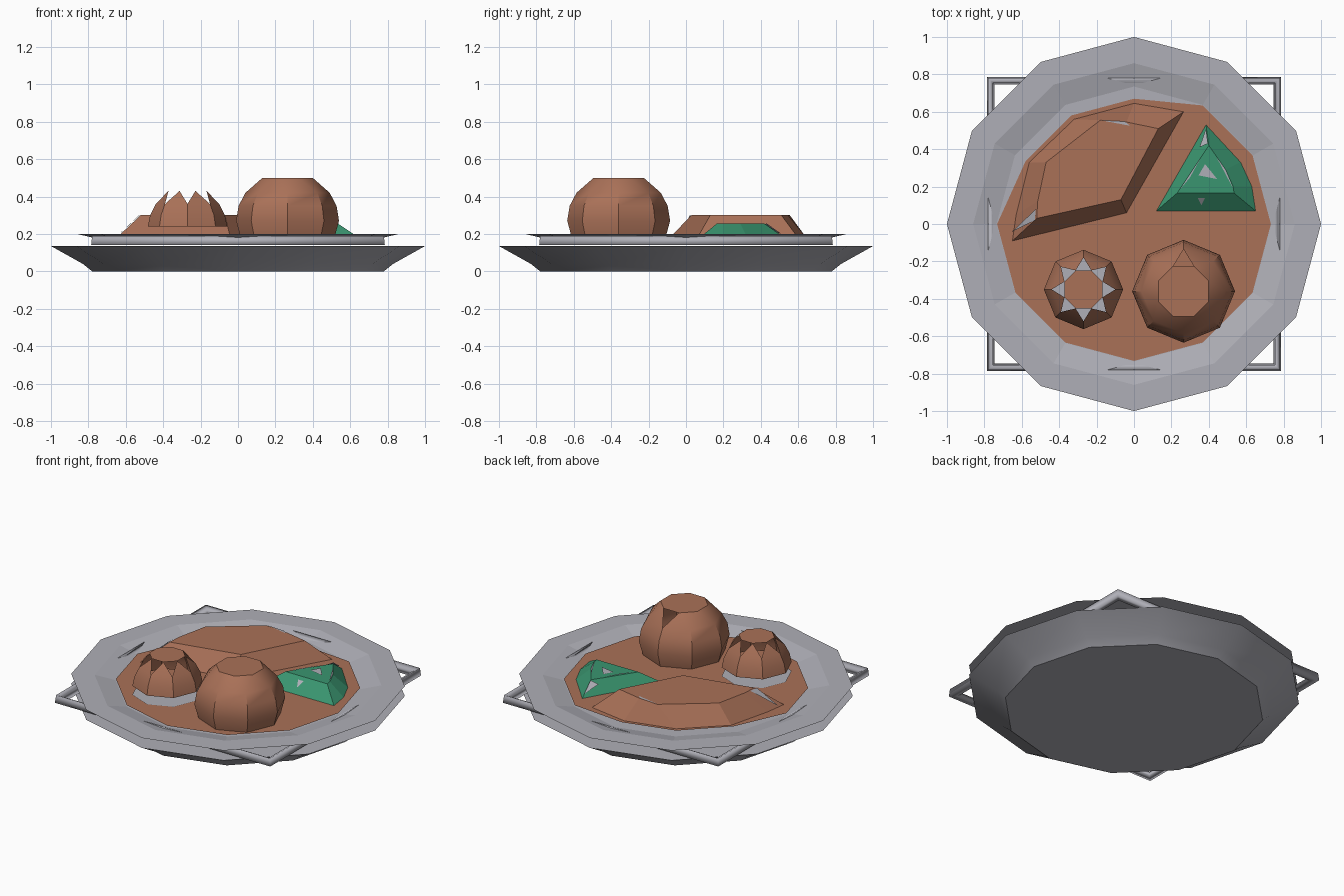
import bpy, bmesh, math

if "Cube" in bpy.data.objects:
    bpy.data.objects.remove(bpy.data.objects["Cube"])

def material(name, color):
    m = bpy.data.materials.new(name)
    m.diffuse_color = (*color, 1)
    m.use_nodes = True
    m.node_tree.nodes["Principled BSDF"].inputs["Base Color"].default_value = m.diffuse_color
    return m

GREY = material("grey", (0.43, 0.43, 0.475))
BROWN = material("brown", (0.40, 0.165, 0.097))
GREEN = material("green", (0.042, 0.30, 0.16))

def make(name, verts, faces, mat, smooth=None):
    me = bpy.data.meshes.new(name)
    me.from_pydata(verts, [], faces)
    bm = bmesh.new()
    bm.from_mesh(me)
    bmesh.ops.recalc_face_normals(bm, faces=bm.faces)
    bm.to_mesh(me)
    bm.free()
    me.materials.append(mat)
    ob = bpy.data.objects.new(name, me)
    bpy.context.collection.objects.link(ob)
    if smooth:
        bpy.ops.object.select_all(action='DESELECT')
        ob.select_set(True)
        bpy.context.view_layer.objects.active = ob
        bpy.ops.object.shade_smooth_by_angle(angle=math.radians(smooth))
    return ob

def ring(r, z, n=12, cx=0, cy=0, turn=0):
    """Regular polygon; one corner points along +x when turn is 0."""
    return [(cx + r * math.cos(math.tau * (i + turn) / n),
             cy + r * math.sin(math.tau * (i + turn) / n), z) for i in range(n)]

def bridge(a, b, n):
    return [(a + i, a + (i + 1) % n, b + (i + 1) % n, b + i) for i in range(n)]

def loft(rings, cap_start=False, cap_end=False, closed=False):
    n = len(rings[0])
    verts = [v for r in rings for v in r]
    faces = []
    for k in range(len(rings) - (0 if closed else 1)):
        faces += bridge(k * n, (k + 1) % len(rings) * n, n)
    if cap_start:
        faces.append(tuple(range(n)))
    if cap_end:
        faces.append(tuple(range(len(verts) - n, len(verts))))
    return verts, faces

# Lower plate with a flat top rim
make("lower_plate", *loft([ring(0.78, 0), ring(0.83, 0.04), ring(1, 0.135),
                           ring(0.74, 0.134)], cap_start=True), GREY, 30)

# Bowl: paper-thin flat rim, inner slope and floor
make("bowl", *loft([ring(1, 0.2), ring(0.86, 0.2), ring(0.735, 0.17)],
                   cap_end=True), GREY)

# Square frame whose corners stick out under the rim
def square(h, z):
    return ring(h * math.sqrt(2), z, 4, turn=0.5)
make("square_frame", *loft([square(0.785, 0.14), square(0.78, 0.19),
                            square(0.755, 0.178), square(0.745, 0.14)],
                           closed=True), GREY, 120)

# Stew surface, drawn in a little along the back left
stew = []
for i in range(12):
    a = math.tau * i / 12
    r = 0.67 if 3 <= i <= 5 else 0.732
    stew.append((r * math.cos(a), r * math.sin(a), 0.178))
make("stew", stew, [tuple(range(12))], BROWN)

# Round dumplings with a faceted cap; the gaps are missing crown triangles
def dumpling(name, cx, cy, sides, top, gaps):
    n = 8
    rings = [ring(r, z, n, cx, cy) for r, z in sides]
    rings.append(ring(*top, n, cx, cy, 0.5))
    verts = [v for r in rings for v in r]
    faces = []
    for k in range(len(sides) - 1):
        faces += bridge(k * n, (k + 1) * n, n)
    c, t = (len(sides) - 1) * n, len(sides) * n
    for i in range(n):
        faces.append((c + i, c + (i + 1) % n, t + i))
        if i not in gaps:
            faces.append((c + i, t + i, t + (i - 1) % n))
    faces.append(tuple(range(t, t + n)))
    make(name, verts, faces, BROWN, 40)

dumpling("small_dumpling", -0.27, -0.35,
         [(0.212, 0.24), (0.2, 0.3), (0.17, 0.36)], (0.11, 0.43), range(8))
dumpling("large_dumpling", 0.265, -0.36,
         [(0.25, 0.178), (0.275, 0.27), (0.262, 0.35), (0.225, 0.42)],
         (0.145, 0.5), [2])

# Bare patch of bowl below the small dumpling
make("bare_patch", ring(0.212, 0.182, 8, -0.27, -0.35), [tuple(range(8))], GREY)

# Meat slab with sloping sides
base = [(-0.65, -0.09), (-0.04, 0.06), (0.265, 0.6), (0.0, 0.645),
        (-0.32, 0.56), (-0.56, 0.33), (-0.63, 0.05)]
top = [(-0.52, 0.03), (-0.07, 0.13), (0.13, 0.51), (-0.04, 0.545),
       (-0.18, 0.555), (-0.47, 0.33), (-0.515, 0.12)]
make("meat_slab", *loft([[(x, y, 0.178) for x, y in base],
                         [(x, y, 0.3) for x, y in top]], cap_end=True), BROWN)

# Green vegetable wedge
base = [(0.12, 0.07), (0.65, 0.07), (0.63, 0.2), (0.57, 0.33), (0.385, 0.53)]
top = [(0.23, 0.165), (0.535, 0.165), (0.53, 0.2), (0.49, 0.29), (0.40, 0.42)]
make("vegetable", *loft([[(x, y, 0.178) for x, y in base],
                         [(x, y, 0.255) for x, y in top]], cap_end=True), GREEN)

# Thin pale chips in the vegetable and the slab
def chip(name, *pts):
    make(name, pts, [(0, 1, 2)], GREY)
chip("vegetable_chip_a", (0.345, 0.26, 0.259), (0.445, 0.24, 0.259), (0.38, 0.32, 0.259))
chip("vegetable_chip_b", (0.44, 0.36, 0.259), (0.53, 0.19, 0.259), (0.49, 0.29, 0.259))
chip("vegetable_chip_c", (0.25, 0.19, 0.259), (0.36, 0.36, 0.259), (0.30, 0.25, 0.259))
chip("vegetable_chip_d", (0.34, 0.14, 0.241), (0.38, 0.14, 0.241), (0.36, 0.10, 0.209))
chip("vegetable_chip_e", (0.385, 0.51, 0.20), (0.35, 0.41, 0.235), (0.395, 0.43, 0.257))
chip("slab_chip_a", (-0.65, -0.04, 0.185), (-0.53, 0.02, 0.298), (-0.525, 0.08, 0.3))
chip("slab_chip_b", (-0.18, 0.555, 0.303), (-0.02, 0.525, 0.303), (-0.05, 0.548, 0.303))
